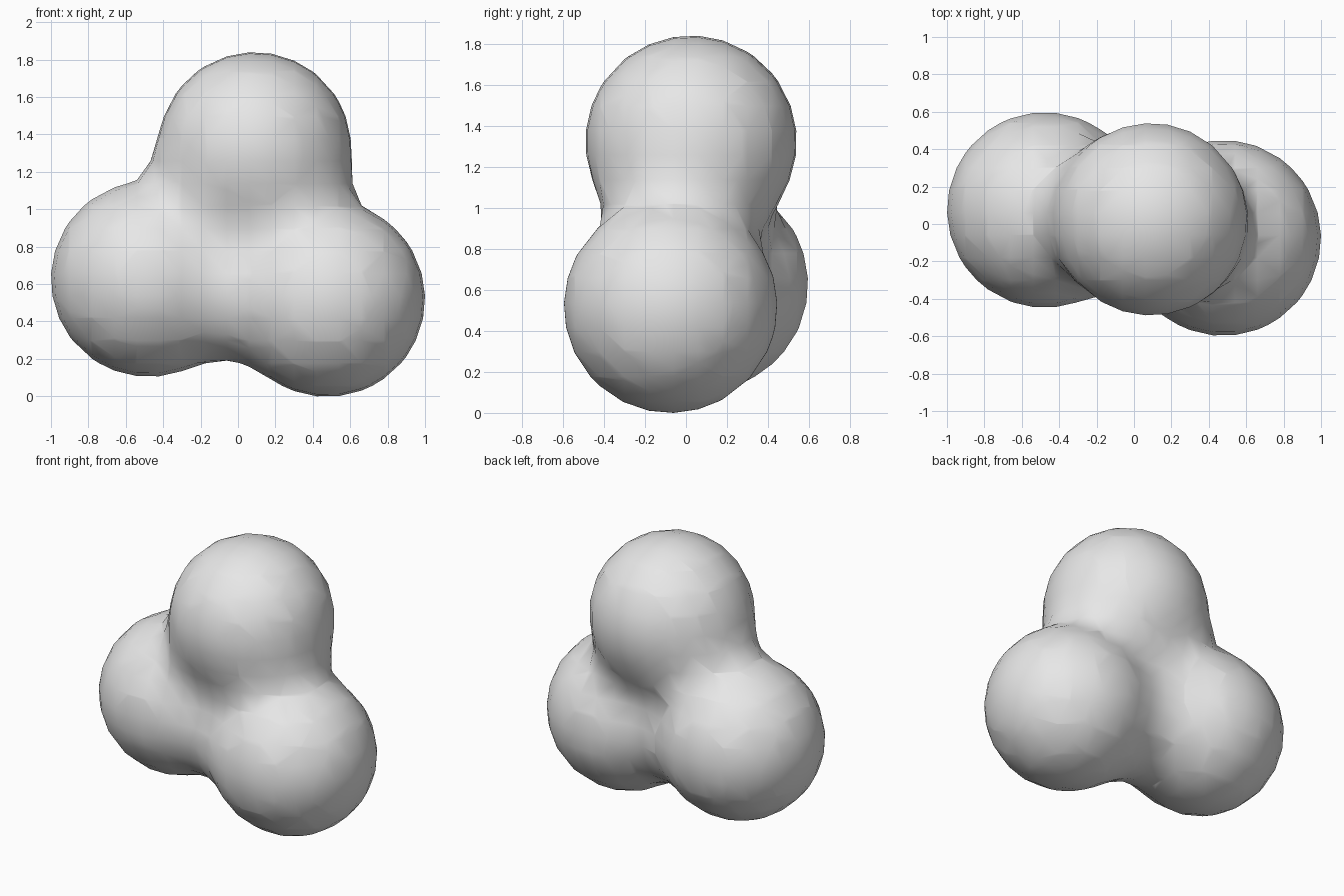
import bpy

cube = bpy.data.objects.get("Cube")
if cube:
    bpy.data.objects.remove(cube, do_unlink=True)

# Single light grey material
grey = bpy.data.materials.new("light_grey")
grey.use_nodes = True
colour = (0.8, 0.8, 0.8, 1.0)
grey.diffuse_color = colour
grey.node_tree.nodes["Principled BSDF"].inputs["Base Color"].default_value = colour

# Three balls that melt together: centre, field radius, stiffness.
# The stiffer upper ball keeps a tighter crease where it meets the others.
BALLS = [
    ((0.09, 0.025, 1.327), 0.725, 5.0),   # upper ball
    ((-0.477, 0.075, 0.63), 0.91, 2.0),   # lower right ball
    ((0.477, -0.075, 0.523), 0.91, 2.0),  # lower left ball
]

field = bpy.data.metaballs.new("blob_field")
field.resolution = field.render_resolution = 0.12
field.threshold = 0.6
for centre, radius, stiffness in BALLS:
    ball = field.elements.new(type='BALL')
    ball.co = centre
    ball.radius = radius
    ball.stiffness = stiffness

source = bpy.data.objects.new("blob_source", field)
bpy.context.scene.collection.objects.link(source)
bpy.context.view_layer.update()

# Turn the blended field into a smooth mesh
graph = bpy.context.evaluated_depsgraph_get()
mesh = bpy.data.meshes.new_from_object(source.evaluated_get(graph), depsgraph=graph)
bpy.data.objects.remove(source, do_unlink=True)

mesh.materials.clear()
mesh.materials.append(grey)
for face in mesh.polygons:
    face.use_smooth = True
    face.material_index = 0

blob = bpy.data.objects.new("three_lobed_blob", mesh)
bpy.context.scene.collection.objects.link(blob)

# Rest the blob on the ground
blob.location.z = -min(v.co.z for v in mesh.vertices)
